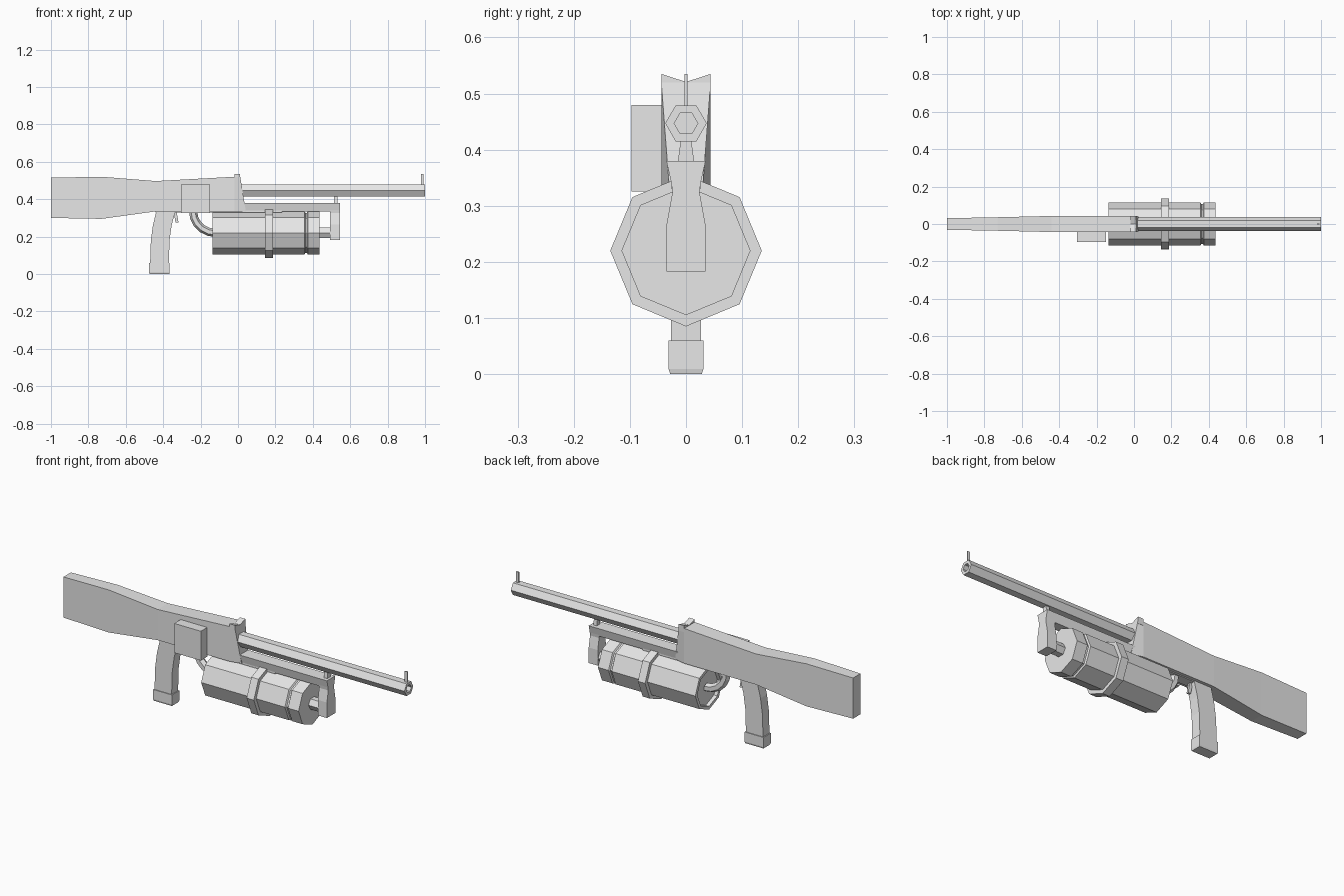
import bpy, bmesh, math
from mathutils import Vector

old = bpy.data.objects.get("Cube")
if old:
    bpy.data.objects.remove(old, do_unlink=True)

grey = bpy.data.materials.new("plain_grey")
grey.use_nodes = True
colour = (0.8, 0.8, 0.8, 1)
grey.diffuse_color = colour
grey.node_tree.nodes["Principled BSDF"].inputs["Base Color"].default_value = colour


def finish(name, bm):
    bmesh.ops.recalc_face_normals(bm, faces=bm.faces)
    mesh = bpy.data.meshes.new(name)
    bm.to_mesh(mesh)
    bm.free()
    mesh.materials.append(grey)
    obj = bpy.data.objects.new(name, mesh)
    bpy.context.collection.objects.link(obj)
    return obj


def loft(name, rings, capped=True):
    """Skin a list of rings holding equal numbers of points."""
    bm = bmesh.new()
    loops = [[bm.verts.new(p) for p in ring] for ring in rings]
    n = len(loops[0])
    for a, b in zip(loops, loops[1:]):
        for i in range(n):
            j = (i + 1) % n
            bm.faces.new((a[i], a[j], b[j], b[i]))
    if capped:
        bm.faces.new(loops[0])
        bm.faces.new(loops[-1])
    return finish(name, bm)


def section(xt, zt, wt, xb, zb, wb):
    """Four-sided cross-section with its own top and bottom widths."""
    return [(xt, -wt, zt), (xt, wt, zt), (xb, wb, zb), (xb, -wb, zb)]


def box(name, x0, x1, y0, y1, z0, z1):
    return loft(name, [[(x, y0, z0), (x, y1, z0), (x, y1, z1), (x, y0, z1)]
                       for x in (x0, x1)])


def lathe(name, profile, zc, sides, turn=0):
    """Faceted solid around an axis along x; the profile is (x, radius)."""
    angles = [math.radians(turn) + math.tau * i / sides for i in range(sides)]
    return loft(name, [[(x, r * math.sin(a), zc + r * math.cos(a))
                        for a in angles] for x, r in profile])


def extrude_x(name, x0, x1, half):
    """Mirror a (y, z) half outline and extrude it along x."""
    outline = half + [(-y, z) for y, z in reversed(half)]
    return loft(name, [[(x, y, z) for y, z in outline] for x in (x0, x1)])


# Stock and receiver in one tapered body
loft("stock_and_receiver", [
    section(-1, .515, .031, -1, .30, .031),
    section(-.73, .52, .036, -.73, .295, .036),
    section(-.44, .497, .043, -.44, .335, .043),
    section(-.02, .52, .044, -.02, .335, .044),
    section(.012, .52, .044, .042, .335, .03),
])

# Notched rear sight
extrude_x("rear_sight", -.02, .012, [(.044, .50), (.044, .535), (.001, .521)])

# Handguard and the bracket that hangs below its front end
loft("handguard", [section(x, .38, .035, x, .335, .025) for x in (.02, .545)])
extrude_x("front_bracket", .492, .545,
          [(.027, .345), (.024, .325), (.035, .265), (.035, .183)])

# Barrel with an open bore, its support and the front sight
lathe("barrel", [(.01, .037), (1, .037), (1, .021), (.9, .021)], .447, 6, 30)
loft("barrel_support", [section(x, .42, .009, x, .375, .015) for x in (.512, .532)])
box("front_sight", .978, .993, -.003, .003, .475, .535)

# Faceted drum with a recessed rear, a groove and a raised band
lathe("drum", [(-.115, .098), (-.135, .098), (-.135, .115), (.355, .115),
               (.36, .107), (.368, .107), (.373, .115), (.435, .115)], .22, 8)
lathe("drum_band", [(.145, .11), (.145, .135), (.187, .135), (.187, .11)], .22, 8)
lathe("drum_axle", [(.42, .032), (.5, .032)], .22, 6, 30)

# Bent feed pipe, swept as hexagonal rings
rings = []
for step in range(6):
    a = math.radians(90 * step / 5)
    centre = Vector((-.12 - .12 * math.cos(a), 0, .335 - .115 * math.sin(a)))
    out = Vector((-math.cos(a), 0, -math.sin(a)))
    rings.append([centre + .022 * (math.cos(math.tau * k / 6) * out
                                  + math.sin(math.tau * k / 6) * Vector((0, 1, 0)))
                  for k in range(6)])
loft("feed_pipe", rings)

# Side box, lower rail, curved grip, grip cap and trigger
box("side_box", -.305, -.15, -.097, -.04, .325, .48)
box("lower_rail", -.44, .235, -.026, .026, .33, .34)
loft("grip", [[(x0, -.027, z), (x1, -.027, z), (x1, .027, z), (x0, .027, z)]
              for x0, x1, z in [(-.437, -.335, .335), (-.455, -.355, .26),
                                (-.466, -.366, .18), (-.47, -.37, .05)]])
loft("grip_cap", [[(-.42 - dx, -dy, z), (-.42 + dx, -dy, z),
                   (-.42 + dx, dy, z), (-.42 - dx, dy, z)]
                  for dx, dy, z in [(.053, .028, 0), (.055, .031, .009), (.055, .031, .06)]])
loft("trigger", [[(x, -.006, z), (x + .016, -.006, z), (x + .016, .006, z), (x, .006, z)]
                 for x, z in [(-.345, .335), (-.338, .3), (-.334, .275)]])
